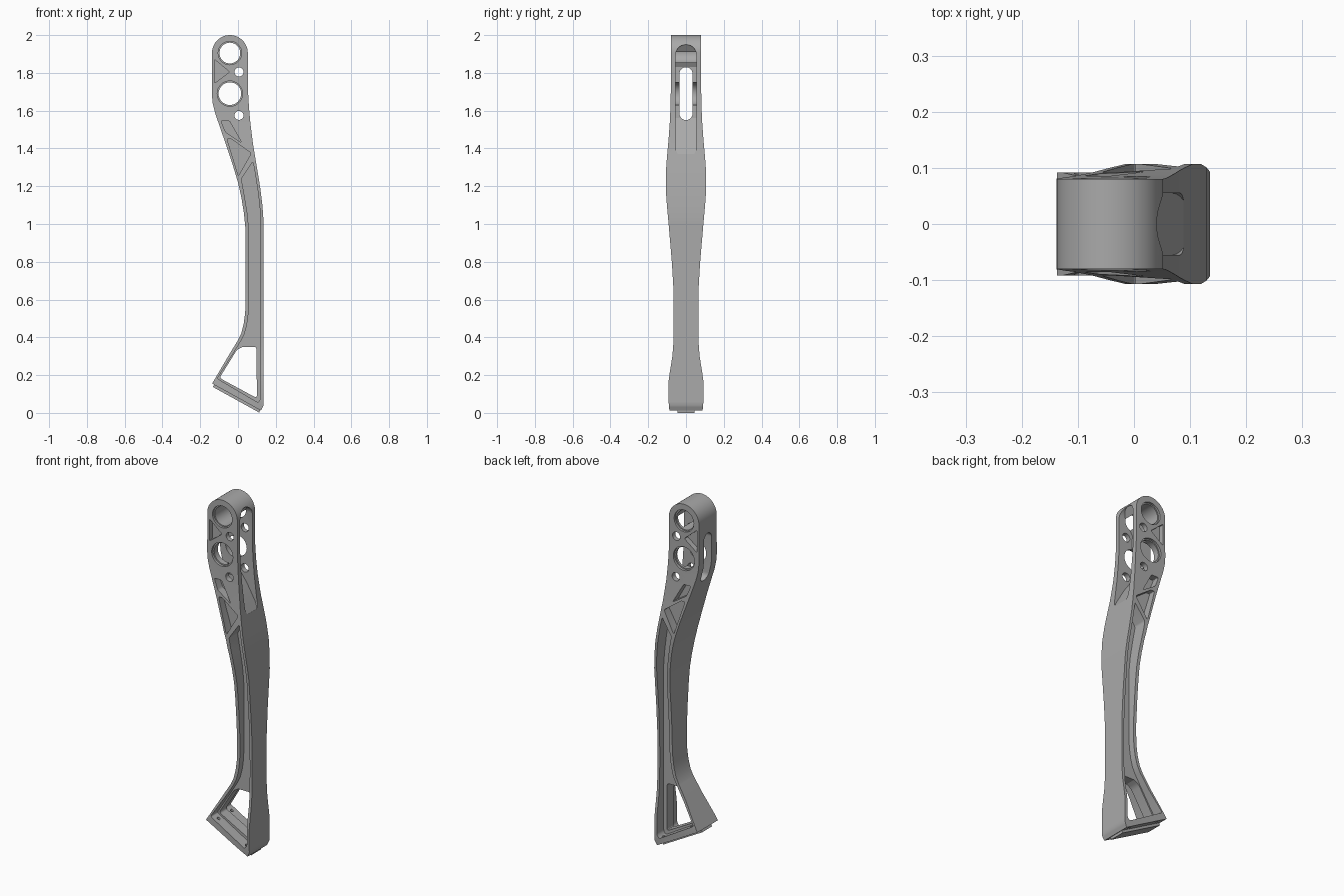
import bpy, bmesh, math
from mathutils import Vector

old = bpy.data.objects.get("Cube")
if old:
    bpy.data.objects.remove(old)

metal = bpy.data.materials.new("machined grey")
metal.use_nodes = True
grey = (0.4, 0.4, 0.4, 1)
metal.diffuse_color = grey
metal.node_tree.nodes["Principled BSDF"].inputs["Base Color"].default_value = grey


def arc(cx, cz, r, start=0, end=360, n=32):
    """Points on an arc, angles in degrees; a full circle leaves out its last point."""
    count = n if end - start == 360 else n + 1
    angles = [math.radians(start + (end - start) * i / n) for i in range(count)]
    return [(cx + r * math.cos(a), cz + r * math.sin(a)) for a in angles]


def capsule(r, low, high):
    return arc(0, high - r, r, 0, 180, 14) + arc(0, low + r, r, 180, 359.9, 14)


def make_object(name, bm):
    bmesh.ops.recalc_face_normals(bm, faces=bm.faces)
    mesh = bpy.data.meshes.new(name)
    bm.to_mesh(mesh)
    bm.free()
    mesh.materials.append(metal)
    obj = bpy.data.objects.new(name, mesh)
    bpy.context.collection.objects.link(obj)
    return obj


def prism_mesh(points, a, b, axis="Y", rounding=0):
    """Extrude a flat profile from a to b along an axis, rounding its corners."""
    place = (lambda u, v: (u, a, v)) if axis == "Y" else (lambda u, v: (a, u, v))
    along = Vector((0, b - a, 0)) if axis == "Y" else Vector((b - a, 0, 0))
    bm = bmesh.new()
    face = bm.faces.new([bm.verts.new(place(u, v)) for u, v in points])
    new = bmesh.ops.extrude_face_region(bm, geom=[face])["geom"]
    bmesh.ops.translate(bm, vec=along, verts=[g for g in new if isinstance(g, bmesh.types.BMVert)])
    bmesh.ops.recalc_face_normals(bm, faces=bm.faces)
    if rounding:
        corners = [e for e in bm.edges
                   if abs((e.verts[1].co - e.verts[0].co).normalized().dot(along.normalized())) > 0.9
                   and e.calc_face_angle(0) > 0.5]
        bmesh.ops.bevel(bm, geom=corners, offset=rounding, segments=4,
                        profile=0.5, affect="EDGES", clamp_overlap=True)
    return bm


def prism(name, *args, **kw):
    return make_object(name, prism_mesh(*args, **kw))


def boolean(target, cutter, operation="DIFFERENCE"):
    mod = target.modifiers.new("cut", "BOOLEAN")
    mod.operation, mod.object, mod.solver = operation, cutter, "EXACT"
    bpy.context.view_layer.objects.active = target
    bpy.ops.object.modifier_apply(modifier=mod.name)
    bpy.data.objects.remove(cutter)


def cut_both_sides(points, floor, rounding=0):
    for side in (-1, 1):
        boolean(arm, prism("cutter", points, side * floor, side * 0.2, rounding=rounding))


# Side profile of the arm: inner edge downward, outer edge upward
inner = [(-.138, 1.68), (-.134, 1.64), (-.122, 1.59), (-.105, 1.54), (-.067, 1.43),
         (-.03, 1.32), (0, 1.22), (.018, 1.14), (.031, 1.06), (.039, .98), (.041, .9),
         (.041, .6), (.038, .53), (.03, .47), (.017, .42), (0, .385), (-.04, .32), (-.137, .155)]
outer = [(.122, .012), (.135, .04), (.135, 1.02), (.129, 1.1), (.118, 1.19), (.105, 1.27),
         (.08, 1.42), (.065, 1.54), (.058, 1.62), (.052, 1.72)]
dome = arc(-.043, 1.905, .095, 0, 180, 24)

# Half thickness of the arm by height
thickness = [(0, .086), (.03, .09), (.06, .092), (.17, .092), (.22, .085), (.3, .072),
             (.38, .066), (.5, .065), (.65, .066), (.8, .075), (1, .092), (1.1, .101),
             (1.18, .107), (1.27, .107), (1.35, .101), (1.45, .092), (1.55, .085),
             (1.65, .081), (1.8, .08), (2.1, .08)]


def half_thickness(z):
    for (z0, w0), (z1, w1) in zip(thickness, thickness[1:]):
        if z <= z1:
            return w0 + (w1 - w0) * (z - z0) / (z1 - z0)
    return thickness[-1][1]


# Arm body, sliced by height and flared
bm = prism_mesh(inner + outer + dome, -1, 1)
for z, _ in thickness[1:-1]:
    bmesh.ops.bisect_plane(bm, geom=bm.verts[:] + bm.edges[:] + bm.faces[:],
                           plane_co=(0, 0, z), plane_no=(0, 0, 1))
for v in bm.verts:
    v.co.y *= half_thickness(v.co.z)
arm = make_object("arm", bm)

# Long side channels that leave a thin web
left_wall = [(x + .018, z) for x, z in inner if .3 < z < 1.2]
right_wall = [(x - .015, z) for x, z in outer if 1 < z < 1.3]
channel = [(.018, 1.24)] + left_wall + [(-.11, .182), (.106, .055), (.12, .075)] + right_wall + [(.079, 1.33)]
cut_both_sides(channel, .03, .008)

# Window through the foot
window = [(-.005, .335), (.025, .35), (.098, .35), (.1, .078), (-.098, .185)]
boolean(arm, prism("cutter", window, -.3, .3, rounding=.014))

# Lightening pockets near the head
cut_both_sides([(-.125, 1.872), (-.045, 1.805), (-.125, 1.745)], .05, .007)
cut_both_sides([(-.09, 1.545), (-.045, 1.545), (.02, 1.43), (-.065, 1.485)], .045, .007)
cut_both_sides([(-.058, 1.45), (-.035, 1.45), (.07, 1.375), (.002, 1.255)], .055, .007)

# Pivot bores with shallow counterbores, and pin holes
for z, r in ((1.905, .055), (1.69, .06)):
    boolean(arm, prism("cutter", arc(-.043, z, r), -.3, .3))
    cut_both_sides(arc(-.043, z, r + .007), .068)
for z in (1.805, 1.575):
    boolean(arm, prism("cutter", arc(.005, z, .024, n=20), -.3, .3))

# Scooped slot in the outer edge, opening through the inner edge
scoop = prism("cutter", [(.2, 1.3), (.088, 1.37), (.06, 1.42), (.02, 1.49), (-.03, 1.56),
                         (-.035, 1.83), (.005, 1.9), (.045, 1.96), (.2, 1.96)], -.2, .2)
boolean(scoop, prism("cutter", capsule(.055, 1.35, 1.95), -.2, .3, axis="X"), "INTERSECT")
boolean(arm, scoop)
boolean(arm, prism("cutter", capsule(.035, 1.55, 1.83), -.3, .03, axis="X"))

# Foot: screw holes square to the sole, and a raised sole plate
heel, toe = Vector((-.137, 0, .155)), Vector((.122, 0, .012))
along = (toe - heel).normalized()
down = Vector((along.z, 0, -along.x))
for t in (.15, .85):
    for y in (-.06, .06):
        bm = bmesh.new()
        bmesh.ops.create_cone(bm, cap_ends=True, segments=16, radius1=.009, radius2=.009, depth=.09)
        hole = make_object("cutter", bm)
        hole.rotation_euler = down.to_track_quat("Z", "Y").to_euler()
        hole.location = heel.lerp(toe, t) + Vector((0, y, 0))
        bpy.context.view_layer.update()
        boolean(arm, hole)
drop = down * .0137
corners = [heel.lerp(toe, .04) - drop * .3, heel.lerp(toe, .97) - drop * .3,
           heel.lerp(toe, .995) + drop, heel.lerp(toe, .04) + drop]
plate = prism("sole_plate", [(p.x, p.z) for p in corners], -.045, .045)

# Smooth curves, crisp edges
bpy.ops.object.select_all(action="DESELECT")
for obj in (arm, plate):
    obj.select_set(True)
bpy.context.view_layer.objects.active = arm
bpy.ops.object.shade_smooth_by_angle(angle=math.radians(25))
